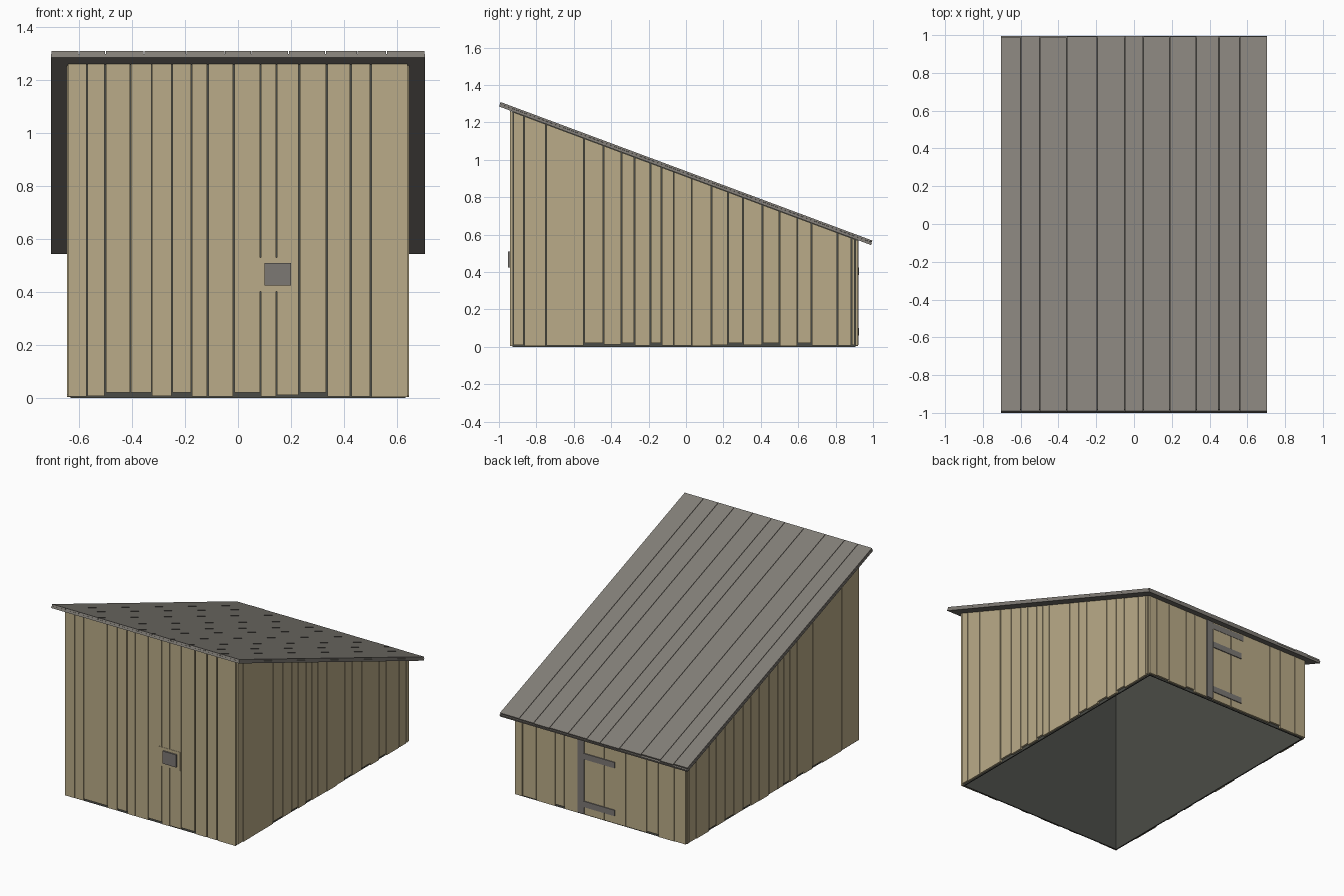
import bpy, bmesh, math, random
from mathutils import Vector

random.seed(4)
cube = bpy.data.objects.get("Cube")
if cube:
    bpy.data.objects.remove(cube)

SLOPE = 0.3725


def material(name, srgb):
    lin = [((c / 255 + 0.055) / 1.055) ** 2.4 for c in srgb] + [1]
    m = bpy.data.materials.new(name)
    m.use_nodes = True
    m.diffuse_color = lin
    m.node_tree.nodes["Principled BSDF"].inputs["Base Color"].default_value = lin
    return m


TAN = material("pale_timber", (186, 171, 136))
GREY = material("weathered_grey", (131, 127, 120))
DARK = material("dark_lining", (74, 75, 70))
METAL = material("iron_grey", (124, 120, 116))


def under_roof(y):
    return 1.285 - SLOPE * (y + 1)


def box(bm, x, y, z0, z1=None, drop=0.0):
    """Box between x and y ranges; with no z1 its top follows the roof pitch."""
    top = lambda v: under_roof(v) - drop if z1 is None else z1
    ring = [(x[0], y[0]), (x[1], y[0]), (x[1], y[1]), (x[0], y[1])]
    lo = [bm.verts.new((a, b, z0)) for a, b in ring]
    hi = [bm.verts.new((a, b, top(b))) for a, b in ring]
    bm.faces.new(lo[::-1])
    bm.faces.new(hi)
    for i in range(4):
        j = (i + 1) % 4
        bm.faces.new((lo[i], lo[j], hi[j], hi[i]))


def finish(bm, name, mat):
    bmesh.ops.recalc_face_normals(bm, faces=bm.faces[:])
    me = bpy.data.meshes.new(name)
    bm.to_mesh(me)
    bm.free()
    me.materials.append(mat)
    ob = bpy.data.objects.new(name, me)
    bpy.context.collection.objects.link(ob)
    return ob


def single(name, mat, *args):
    bm = bmesh.new()
    box(bm, *args)
    return finish(bm, name, mat)


def plank_wall(name, cuts, span, along_x, raised=()):
    """Row of upright planks between cuts; raised planks stop higher off the ground."""
    bm = bmesh.new()
    for i, (a, b) in enumerate(zip(cuts, cuts[1:])):
        g = random.choice((0.0015, 0.003))
        z0 = 0.02 if i in raised else random.uniform(0.004, 0.012)
        run = (a + g, b - g)
        if along_x:
            box(bm, run, span, z0, None, 0.002)
        else:
            box(bm, span, run, z0, None, 0.002)
    return finish(bm, name, TAN)


# Dark lining behind the planks, open at the bottom
bm = bmesh.new()
box(bm, (-0.632, 0.632), (-0.927, -0.919), 0)
box(bm, (-0.632, 0.632), (0.899, 0.907), 0)
for s in (-1, 1):
    box(bm, sorted((s * 0.624, s * 0.632)), (-0.919, 0.899), 0)
finish(bm, "wall_lining", DARK)

# Plank walls
front = [-.642, -.57, -.5, -.405, -.325, -.25, -.175, -.115, -.015, .085,
         .145, .23, .335, .425, .5, .642]
plank_wall("front_wall", front, (-0.94, -0.927), True, (2, 3, 5, 8, 11))
side = [-.925, -.865, -.75, -.545, -.44, -.345, -.275, -.19, -.13, -.065, .03,
        .135, .225, .305, .41, .5, .595, .67, .81, .885, .905]
for label, s in (("right", 1), ("left", -1)):
    plank_wall("side_wall_" + label, side, sorted((s * 0.632, s * 0.645)), False,
               (3, 5, 7, 12, 14, 16))
plank_wall("back_wall_wide", [.17, .27, .34, .48, .585, .642], (0.907, 0.92), True, (1,))
plank_wall("back_wall_narrow", [-.642, -.555, -.435, -.35, -.19], (0.907, 0.92), True, (2,))
plank_wall("door", [-.19, -.03, .12], (0.907, 0.92), True)

# Door post, lintel and hinge straps on the back
single("door_post", METAL, (0.122, 0.168), (0.905, 0.922), 0.01)
single("door_lintel", METAL, (-0.13, 0.122), (0.915, 0.922), 0.52, 0.56)
for i, z in enumerate((0.06, 0.385)):
    single("hinge_strap_%d" % (i + 1), METAL, (-0.11, 0.122), (0.915, 0.926), z, z + 0.04)

# Plate on the front wall with its timber backing
single("plate_backing", TAN, (0.06, 0.225), (-0.942, -0.93), 0.402, 0.53)
single("front_plate", METAL, (0.1, 0.2), (-0.952, -0.93), 0.425, 0.51)


# Pitched roof: grey deck, dark joint sheet and overlying boards
def pitched(name, mat, cuts, bottom, top, inset=0.0, gap=0.0, ragged=0.0):
    bm = bmesh.new()
    length = 2 * math.hypot(1, SLOPE) * 0.995
    for a, b in zip(cuts, cuts[1:]):
        end = length - random.uniform(0, ragged)
        box(bm, (a + gap + inset, b - gap - inset), (inset, end - inset), bottom, top)
    ob = finish(bm, name, mat)
    ob.location = (0, -1, under_roof(-1))
    ob.rotation_euler.x = -math.atan(SLOPE)
    return ob


edge = [-0.705, 0.705]
boards = [-.705, -.6, -.5, -.355, -.195, -.05, .05, .19, .33, .45, .56, .705]
pitched("roof_deck", GREY, edge, 0, 0.014, 0.0005)
pitched("roof_joint_sheet", DARK, edge, 0.014, 0.017, 0.012)
pitched("roof_boards", GREY, boards, 0.0145, 0.025, 0, 0.0015, 0.012)
